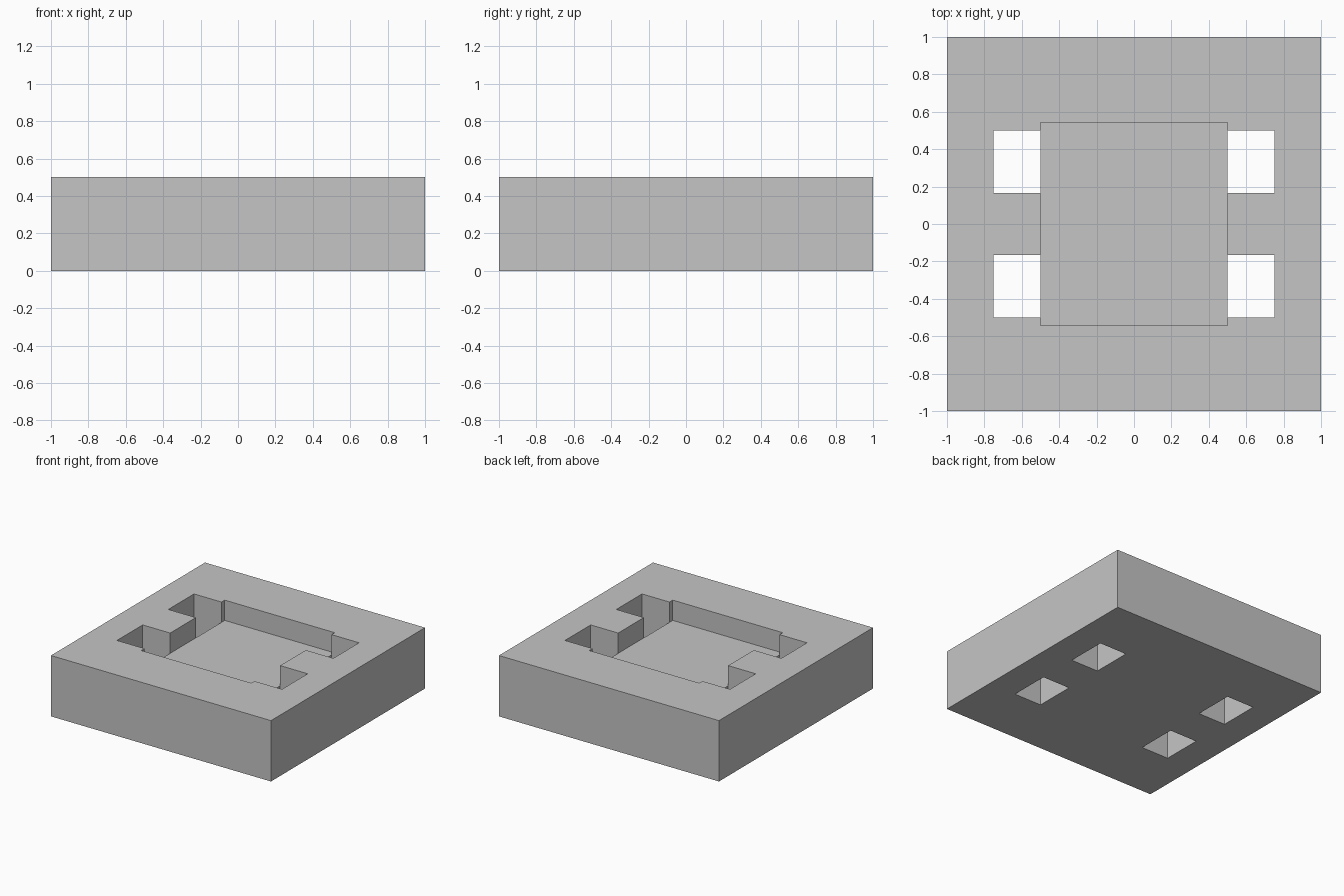
import bpy

cube = bpy.data.objects.get("Cube")
if cube:
    bpy.data.objects.remove(cube, do_unlink=True)

UNIT = 1 / 6          # module the whole block is laid out on
HEIGHT = 3 * UNIT

grey = bpy.data.materials.new("plain_grey")
grey.use_nodes = True
colour = (0.56, 0.56, 0.56, 1)
grey.diffuse_color = colour
grey.node_tree.nodes["Principled BSDF"].inputs["Base Color"].default_value = colour


def box(name, low, high):
    """Axis-aligned box between two corners."""
    bpy.ops.mesh.primitive_cube_add(size=1)
    ob = bpy.context.object
    ob.name = name
    for v in ob.data.vertices:
        v.co = [h if c > 0 else l for c, l, h in zip(v.co, low, high)]
    ob.data.materials.append(grey)
    return ob


def cut(target, cutter):
    """Subtract the cutter from the target and discard it."""
    mod = target.modifiers.new("cut", "BOOLEAN")
    mod.operation = "DIFFERENCE"
    mod.solver = "EXACT"
    mod.object = cutter
    cutter.hide_render = True
    bpy.context.view_layer.objects.active = target
    bpy.ops.object.modifier_apply(modifier=mod.name)
    bpy.data.objects.remove(cutter, do_unlink=True)


# Square base block
block = box("base_block", (-1, -1, 0), (1, 1, HEIGHT))

# Shallow central pocket, one module deep
half_y = 3.25 * UNIT
cut(block, box("pocket_cutter", (-0.5, -half_y, HEIGHT - UNIT), (0.5, half_y, 1)))

# Four through slots beside the pocket, leaving a tab between each pair
for sx in (-1, 1):
    for sy in (-1, 1):
        xs = sorted((sx * 0.5, sx * 0.75))
        ys = sorted((sy * UNIT, sy * 0.5))
        cut(block, box("slot_cutter", (xs[0], ys[0], -1), (xs[1], ys[1], 1)))
